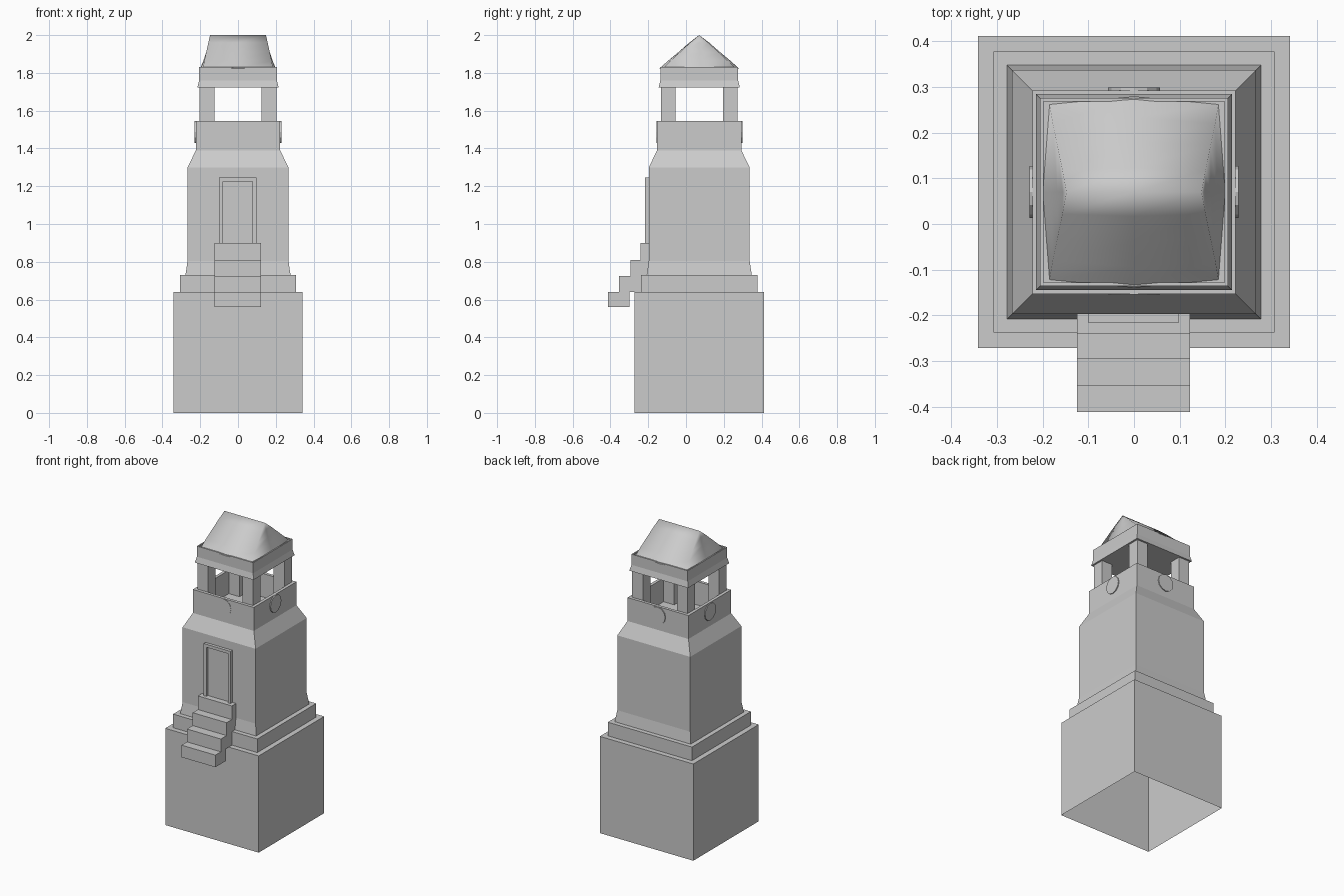
import bpy, bmesh, math
from mathutils import Matrix

if "Cube" in bpy.data.objects:
    bpy.data.objects.remove(bpy.data.objects["Cube"])

CY = 0.07  # tower axis in y


def finish(name, bm, recalc=True):
    if recalc:
        bmesh.ops.recalc_face_normals(bm, faces=bm.faces)
    me = bpy.data.meshes.new(name)
    bm.to_mesh(me)
    bm.free()
    ob = bpy.data.objects.new(name, me)
    bpy.context.collection.objects.link(ob)
    return ob


def square_loft(name, profile, cap_start=False, cap_end=False):
    """Stack square rings given as (half width, z), walls facing outwards."""
    bm = bmesh.new()
    rings = [[bm.verts.new((sx * h, CY + sy * h, z))
              for sx, sy in ((-1, -1), (1, -1), (1, 1), (-1, 1))] for h, z in profile]
    for a, b in zip(rings, rings[1:]):
        for i in range(4):
            j = (i + 1) % 4
            bm.faces.new((a[i], a[j], b[j], b[i]))
    if cap_start:
        bm.faces.new(rings[0][::-1])
    if cap_end:
        bm.faces.new(rings[-1])
    return finish(name, bm, False)


def extrude(name, pts, axis, start, depth):
    """Extrude a closed outline: axis 'x' takes (y, z), axis 'y' takes (x, z)."""
    bm = bmesh.new()
    vs = [bm.verts.new((start, a, b) if axis == 'x' else (a, start, b)) for a, b in pts]
    f = bm.faces.new(vs)
    ext = bmesh.ops.extrude_face_region(bm, geom=[f])['geom']
    d = (depth, 0, 0) if axis == 'x' else (0, depth, 0)
    bmesh.ops.translate(bm, vec=d, verts=[v for v in ext if isinstance(v, bmesh.types.BMVert)])
    return finish(name, bm)


def box(name, x0, x1, y0, y1, z0, z1):
    return extrude(name, [(x0, z0), (x1, z0), (x1, z1), (x0, z1)], 'y', y0, y1 - y0)


# Hollow base block (open below), plinth and shaft
square_loft("base_block", [(0.342, 0), (0.342, 0.64), (0.30, 0.64)])
square_loft("plinth", [(0.308, 0.64), (0.308, 0.73)], cap_end=True)
square_loft("shaft", [(0.278, 0.73), (0.267, 0.805), (0.267, 1.30), (0.223, 1.39)], cap_end=True)

# Parapet wall around the open gallery
square_loft("parapet", [(0.223, 1.39), (0.223, 1.545), (0.203, 1.545), (0.203, 1.39)])

# Corner pillars
for sx in (-1, 1):
    for sy in (-1, 1):
        xs = sorted((sx * 0.125, sx * 0.203))
        ys = sorted((CY + sy * 0.125, CY + sy * 0.203))
        box("pillar", *xs, *ys, 1.39, 1.73)

# Flared band with a low rim carrying the roof
square_loft("roof_band", [(0.205, 1.722), (0.215, 1.722), (0.206, 1.76), (0.206, 1.83),
                          (0.198, 1.83), (0.198, 1.822)], cap_start=True, cap_end=True)

# Round discs on the four parapet walls
for k in range(4):
    out = 0.225 if k == 0 else 0.229
    bm = bmesh.new()
    bmesh.ops.create_cone(bm, cap_ends=True, segments=12, radius1=0.057, radius2=0.057, depth=0.02)
    m = (Matrix.Translation((0, CY, 1.487)) @ Matrix.Rotation(k * math.pi / 2, 4, 'Z')
         @ Matrix.Translation((0, -out + 0.01, 0)) @ Matrix.Rotation(math.pi / 2, 4, 'X'))
    bmesh.ops.transform(bm, matrix=m, verts=bm.verts)
    finish("wall_disc", bm)

# Door frame and recessed leaf
extrude("door_frame", [(-0.1, 0.89), (-0.1, 1.245), (0.097, 1.245), (0.097, 0.89), (0.077, 0.89),
                       (0.077, 1.225), (-0.08, 1.225), (-0.08, 0.89)], 'y', -0.217, 0.025)
box("door_leaf", -0.08, 0.077, -0.201, -0.19, 0.89, 1.225)

# Steps
extrude("steps", [(-0.412, 0.56), (-0.30, 0.56), (-0.30, 0.64), (-0.19, 0.64), (-0.19, 0.90),
                  (-0.24, 0.90), (-0.24, 0.81), (-0.295, 0.81), (-0.295, 0.725),
                  (-0.355, 0.725), (-0.355, 0.64), (-0.412, 0.64)], 'x', -0.125, 0.248)

# Bulged roof: levels of (z, corner x, end x, corner y, middle y)
levels = [(1.824, 0.185, 0.20, 0.192, 0.21), (1.865, 0.178, 0.183, 0.15, 0.164),
          (1.91, 0.168, 0.168, 0.102, 0.11), (1.96, 0.157, 0.156, 0.048, 0.053),
          (2.0, 0.148, 0.148, 0.0, 0.0)]
bm = bmesh.new()
rings = []
for z, cx, ex, cy, my in levels:
    outline = [(-cx, -cy), (0, -my), (cx, -cy), (ex, 0), (cx, cy), (0, my), (-cx, cy), (-ex, 0)]
    rings.append([bm.verts.new((x, CY + y, z)) for x, y in outline])
for a, b in zip(rings, rings[1:]):
    for i in range(8):
        j = (i + 1) % 8
        bm.faces.new((a[i], a[j], b[j], b[i]))
bmesh.ops.remove_doubles(bm, verts=bm.verts, dist=0.0005)
roof = finish("roof", bm)
for p in roof.data.polygons:
    p.use_smooth = True
